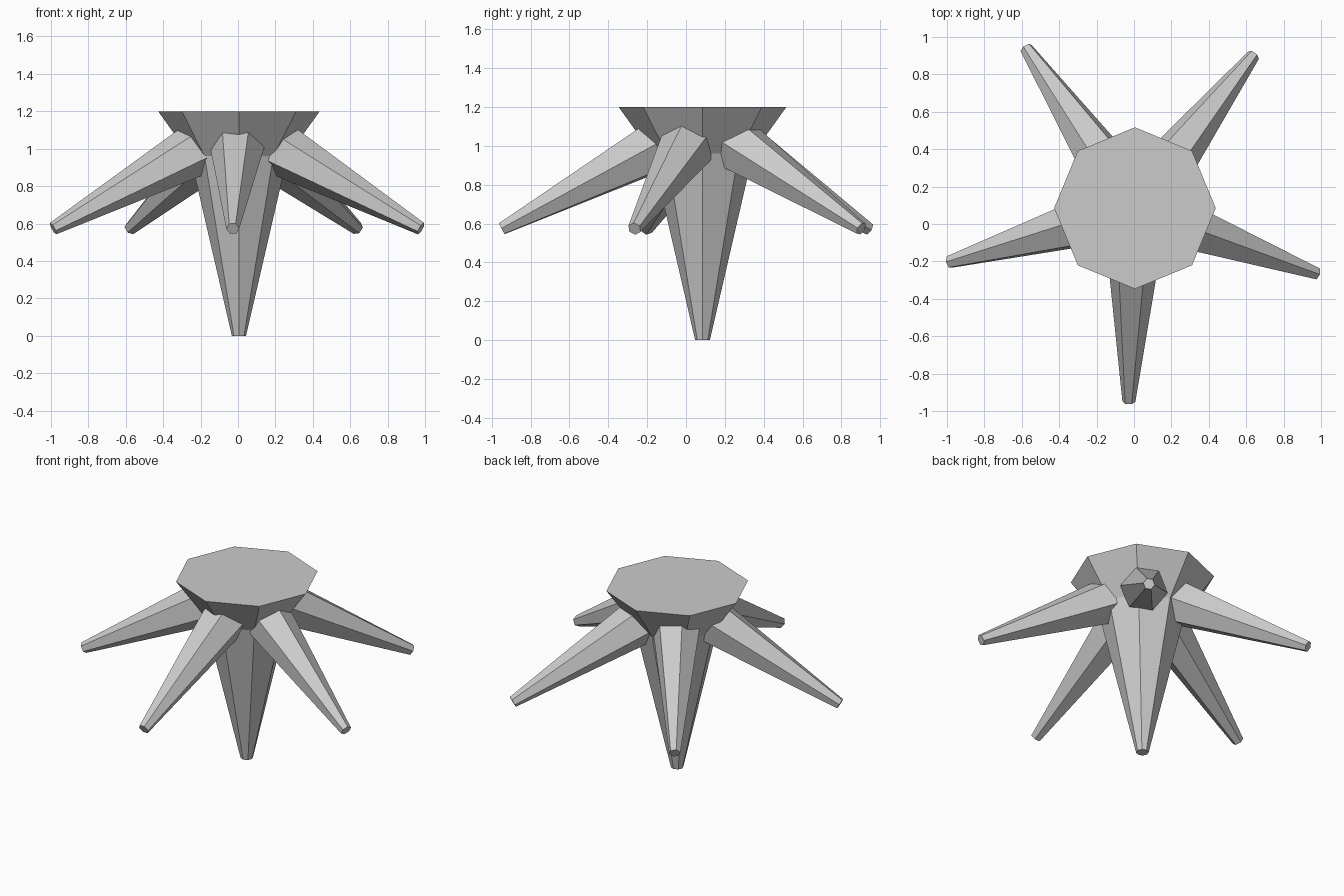
import bpy
import bmesh
import math
from mathutils import Vector

if "Cube" in bpy.data.objects:
    bpy.data.objects.remove(bpy.data.objects["Cube"])

grey = bpy.data.materials.new("plain grey")
grey.diffuse_color = (0.6, 0.6, 0.6, 1)
grey.use_nodes = True
grey.node_tree.nodes["Principled BSDF"].inputs["Base Color"].default_value = grey.diffuse_color

CENTRE = Vector((0.005, 0.085, 0))


def loft(name, rings):
    """Join equal-sided rings of points and cap both ends."""
    bm = bmesh.new()
    loops = [[bm.verts.new(p) for p in ring] for ring in rings]
    n = len(loops[0])
    for a, b in zip(loops, loops[1:]):
        for i in range(n):
            j = (i + 1) % n
            bm.faces.new((a[i], a[j], b[j], b[i]))
    bm.faces.new(loops[0])
    bm.faces.new(loops[-1])
    bmesh.ops.recalc_face_normals(bm, faces=bm.faces)
    mesh = bpy.data.meshes.new(name)
    bm.to_mesh(mesh)
    bm.free()
    mesh.materials.append(grey)
    obj = bpy.data.objects.new(name, mesh)
    bpy.context.collection.objects.link(obj)


def ring(centre, u, v, radius, sides, turn=0.0):
    angles = [math.radians(turn) + math.tau * i / sides for i in range(sides)]
    return [centre + (u * math.cos(a) + v * math.sin(a)) * radius for a in angles]


# Central eight-sided stem: pointed foot flaring out to a flat top
X, Y = Vector((1, 0, 0)), Vector((0, 1, 0))
loft("stem", [ring(CENTRE + Vector((0, 0, z)), X, Y, r, 8)
              for z, r in ((0, 0.038), (0.96, 0.26), (1.2, 0.432))])

# Five six-sided spikes drooping outward
for k in range(5):
    a = math.radians(196.2 + 72 * k)
    out = Vector((math.cos(a), math.sin(a), 0))
    side = Vector((-math.sin(a), math.cos(a), 0))
    base = CENTRE + out * 0.20 + Vector((0, 0, 1.016))
    tip = CENTRE + out * 1.034 + Vector((0, 0, 0.573))
    up = side.cross(base - tip).normalized()
    if up.z < 0:
        up = -up
    turn = -10 - 24 * k
    loft(f"spike_{k + 1}", [ring(base, up, side, 0.148, 6, turn),
                            ring(tip, up, side, 0.035, 6, turn)])
